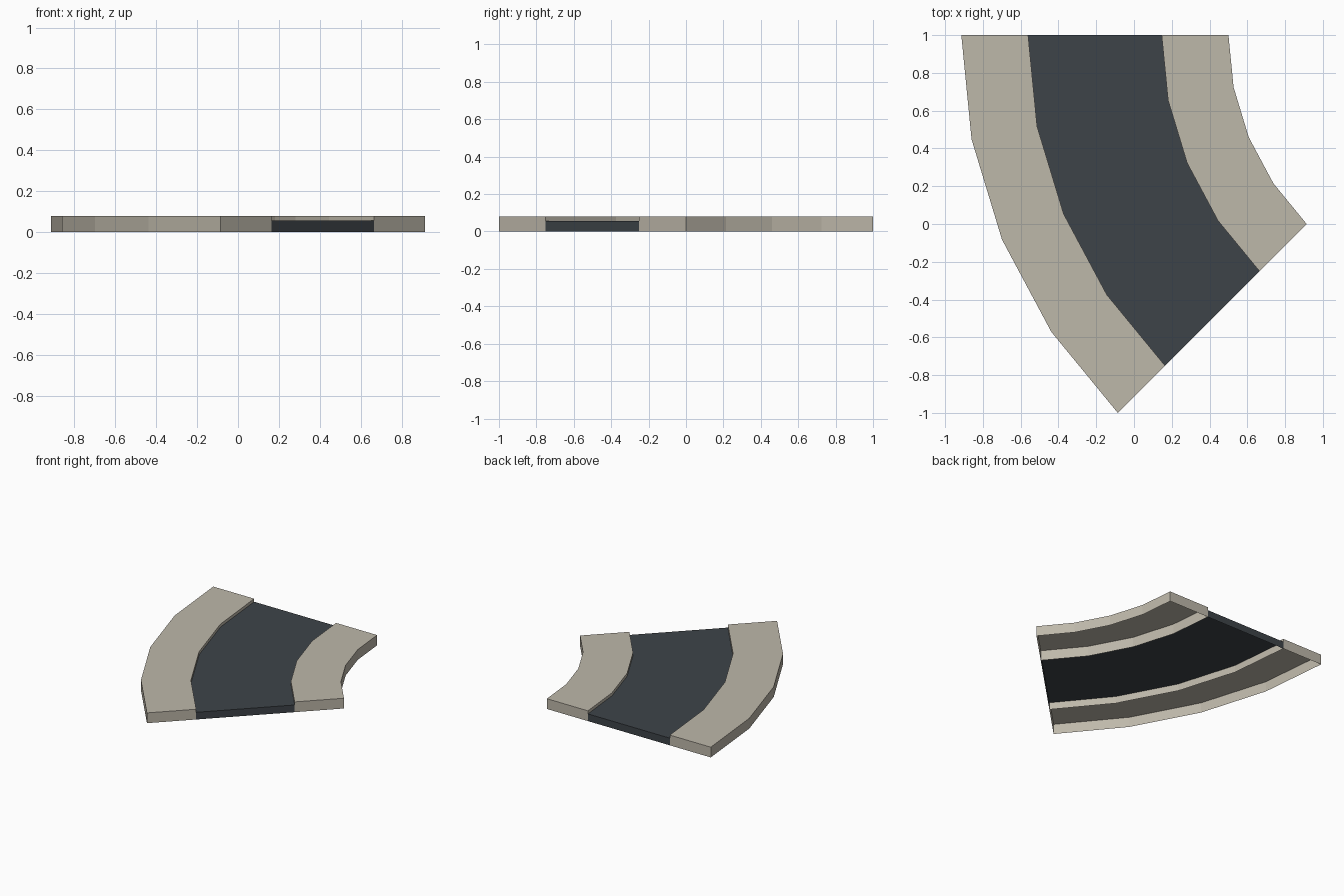
import bpy, bmesh
from math import cos, sin, radians, sqrt

cube = bpy.data.objects.get("Cube")
if cube:
    bpy.data.objects.remove(cube, do_unlink=True)

# Bend layout: four equal lanes of radius around one pivot
R_IN, R_OUT = sqrt(2), 2 * sqrt(2)
LANE = (R_OUT - R_IN) / 4
PIVOT_X, PIVOT_Y = (R_OUT + 1) / 2, 1.0
SEGMENTS, SWEEP = 4, radians(45)
PAVEMENT_H, ROAD_H = 0.08, 0.056


def material(name, color):
    mat = bpy.data.materials.new(name)
    mat.use_nodes = True
    mat.diffuse_color = color
    mat.node_tree.nodes["Principled BSDF"].inputs["Base Color"].default_value = color
    return mat


def bend(name, r0, r1, height, mat, open_sides=False):
    """Sweep a rectangular section around the pivot, leaving the underside open."""
    bm = bmesh.new()
    section = [(r0, 0), (r0, height), (r1, height), (r1, 0)]
    rings = []
    for i in range(SEGMENTS + 1):
        a = SWEEP * i / SEGMENTS
        rings.append([bm.verts.new((PIVOT_X - r * cos(a), PIVOT_Y - r * sin(a), z))
                      for r, z in section])
    remove = []
    for a, b in zip(rings, rings[1:]):
        for k in range(4):
            n = (k + 1) % 4
            face = bm.faces.new((a[k], a[n], b[n], b[k]))
            if k == 3 or (open_sides and k != 1):
                remove.append(face)
    bm.faces.new(rings[0])
    bm.faces.new(rings[-1][::-1])
    bmesh.ops.recalc_face_normals(bm, faces=bm.faces[:])
    bmesh.ops.delete(bm, geom=remove, context='FACES')
    mesh = bpy.data.meshes.new(name)
    bm.to_mesh(mesh)
    bm.free()
    mesh.materials.append(mat)
    obj = bpy.data.objects.new(name, mesh)
    bpy.context.collection.objects.link(obj)
    return obj


stone = material("warm_grey_paving", (0.515, 0.479, 0.402, 1))
asphalt = material("dark_asphalt", (0.048, 0.057, 0.066, 1))

# Raised pavements on both sides of the sunken road
bend("inner_pavement", R_IN, R_IN + LANE, PAVEMENT_H, stone)
bend("outer_pavement", R_OUT - LANE, R_OUT, PAVEMENT_H, stone)
bend("road", R_IN + LANE, R_OUT - LANE, ROAD_H, asphalt, open_sides=True)
